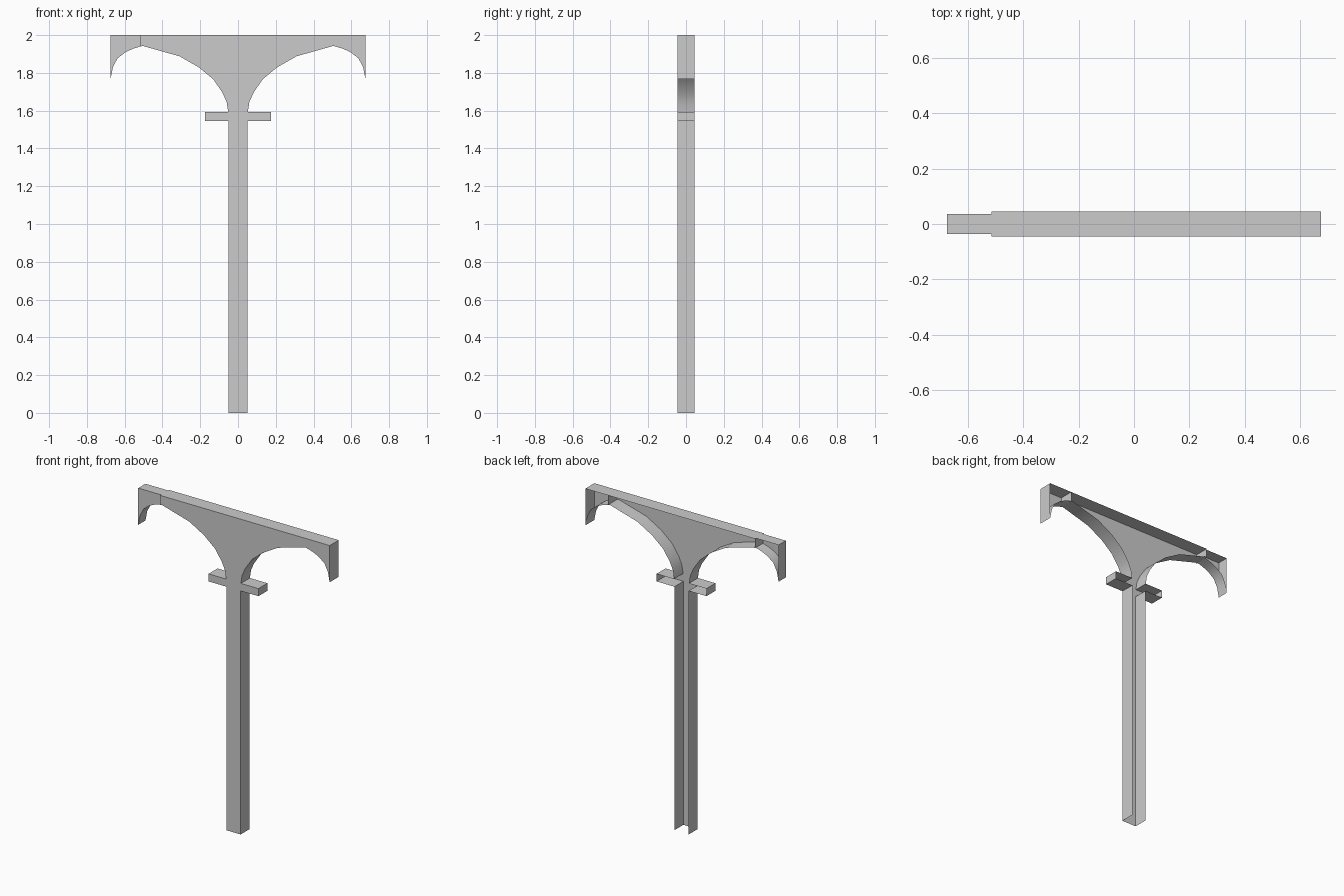
import bpy, bmesh

if "Cube" in bpy.data.objects:
    bpy.data.objects.remove(bpy.data.objects["Cube"])


def shell(name, outline, depth, open_edges=()):
    """Open-backed shell: front panel plus side walls along an x-z outline."""
    bm = bmesh.new()
    front = [bm.verts.new((x, -depth, z)) for x, z in outline]
    back = [bm.verts.new((x, depth, z)) for x, z in outline]
    panel = bm.faces.new(front)
    n = len(outline)
    for i in range(n):
        if i in open_edges:
            continue
        j = (i + 1) % n
        bm.faces.new((front[i], back[i], back[j], front[j]))
    bmesh.ops.recalc_face_normals(bm, faces=bm.faces)
    bm.normal_update()
    if panel.normal.y > 0:
        bmesh.ops.reverse_faces(bm, faces=bm.faces)
    mesh = bpy.data.meshes.new(name)
    bm.to_mesh(mesh)
    bm.free()
    ob = bpy.data.objects.new(name, mesh)
    bpy.context.collection.objects.link(ob)
    bpy.ops.object.select_all(action='DESELECT')
    ob.select_set(True)
    bpy.context.view_layer.objects.active = ob
    bpy.ops.object.shade_smooth_by_angle(angle=0.6)
    return ob


SPLIT, END, TOP = 0.515, 0.675, 2.0

# Right half of post, cross bracket and large arch, bottom to top
half = [(0.05, 0), (0.05, 1.545), (0.175, 1.545), (0.175, 1.593),
        (0.052, 1.593), (0.06, 1.645), (0.082, 1.695), (0.13, 1.765),
        (0.205, 1.828), (0.31, 1.888), (0.505, 1.943), (SPLIT, 1.94),
        (SPLIT, TOP)]
outline = half + [(-x, z) for x, z in reversed(half)]
# The post foot (last edge) stays open
shell("post_and_arch", outline, 0.045, open_edges=(len(outline) - 1,))

# Drooping end brackets; the left one is slimmer
tip = [(SPLIT, TOP), (SPLIT, 1.94), (0.555, 1.928), (0.595, 1.91),
       (0.638, 1.877), (0.662, 1.83), (END, 1.767), (END, TOP)]
for name, side, depth in (("right_end", 1, 0.045), ("left_end", -1, 0.036)):
    shell(name, [(side * x, z) for x, z in tip], depth, open_edges=(0,))
